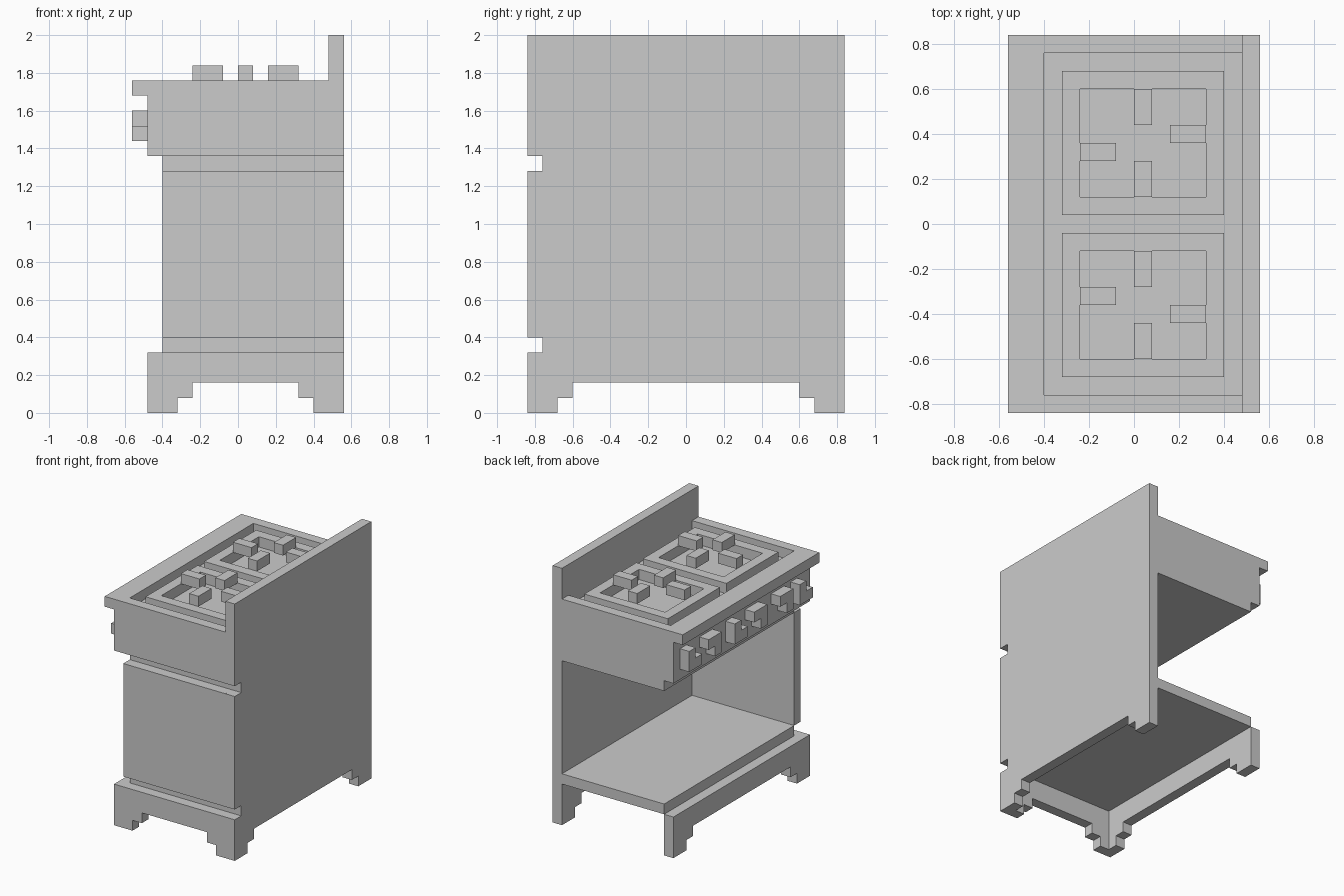
import bpy

if "Cube" in bpy.data.objects:
    bpy.data.objects.remove(bpy.data.objects["Cube"])

U = 0.08  # grid step of the blocky style


def make(name, verts, faces):
    mesh = bpy.data.meshes.new(name)
    mesh.from_pydata(verts, [], faces)
    obj = bpy.data.objects.new(name, mesh)
    bpy.context.collection.objects.link(obj)
    return obj


def prism(name, pts, axis, a, b):
    """Extrude a profile: (x, z) along y, or (y, z) along x."""
    def place(p, d):
        return (p[0], d, p[1]) if axis == 'y' else (d, p[0], p[1])
    n = len(pts)
    verts = [place(p, a) for p in pts] + [place(p, b) for p in pts]
    faces = [list(range(n))[::-1], list(range(n, 2 * n))]
    faces += [[i, (i + 1) % n, n + (i + 1) % n, n + i] for i in range(n)]
    if axis == 'y':
        faces = [f[::-1] for f in faces]
    return make(name, verts, faces)


def box(name, x, y, z):
    return prism(name, [(y[0], z[0]), (y[1], z[0]), (y[1], z[1]), (y[0], z[1])], 'x', *x)


def arch(l0, l1, l2, r2, r1, r0):
    """Stepped underside between two feet, from left to right."""
    return [(l0, 0), (l1, 0), (l1, U), (l2, U), (l2, 2 * U),
            (r2, 2 * U), (r2, U), (r1, U), (r1, 0), (r0, 0)]


feet_y = arch(-0.84, -0.68, -0.6, 0.6, 0.68, 0.84)

# Back panel with two notches on the -y edge
prism("back_panel", feet_y + [(0.84, 2), (-0.84, 2), (-0.84, 1.36), (-0.76, 1.36),
      (-0.76, 1.28), (-0.84, 1.28), (-0.84, 0.4), (-0.76, 0.4), (-0.76, 0.32),
      (-0.84, 0.32)], 'x', 0.48, 0.56)

# Base skirts with feet
prism("door_side_skirt", feet_y + [(0.84, 0.32), (-0.84, 0.32)], 'x', -0.48, -0.4)
prism("end_skirt", arch(-0.4, -0.32, -0.24, 0.32, 0.4, 0.48)
      + [(0.48, 0.32), (-0.4, 0.32)], 'y', -0.84, -0.76)

# Oven shell, open on two sides
box("oven_floor", (-0.4, 0.48), (-0.76, 0.84), (0.32, 0.4))
box("oven_side", (-0.4, 0.48), (-0.84, -0.76), (0.4, 1.28))
box("oven_roof", (-0.4, 0.48), (-0.76, 0.84), (1.28, 1.36))

# Cooktop body and raised rim
box("cooktop_body", (-0.48, 0.48), (-0.84, 0.84), (1.36, 1.68))
box("cooktop_front_rim", (-0.56, -0.4), (-0.84, 0.84), (1.68, 1.76))
for s, y in (("left", (0.76, 0.84)), ("right", (-0.84, -0.76))):
    box("cooktop_rim_" + s, (-0.4, 0.48), y, (1.68, 1.76))

# Two grates: square ring plus four offset prongs
for side, c in (("left", 0.36), ("right", -0.36)):
    for i, (x, y) in enumerate([((-0.32, -0.24), (-0.32, 0.32)), ((0.32, 0.4), (-0.32, 0.32)),
                                ((-0.24, 0.32), (-0.32, -0.24)), ((-0.24, 0.32), (0.24, 0.32))]):
        box(f"grate_ring_{side}_{i}", x, (c + y[0], c + y[1]), (1.68, 1.76))
    m = 1 if side == "left" else -1  # prong layout is mirrored across y = 0
    for i, (x, y) in enumerate([((-0.24, -0.08), (-0.08, 0)), ((0.16, 0.32), (0, 0.08)),
                                ((0, 0.08), (-0.24, -0.08)), ((0, 0.08), (0.08, 0.24))]):
        ys = sorted((c + m * y[0], c + m * y[1]))
        box(f"grate_prong_{side}_{i}", x, ys, (1.76, 1.84))

# L-shaped knobs in two orientations
for i, (y, tall) in enumerate([(0.76, 1), (0.52, 0), (0.2, 1), (-0.04, 0), (-0.36, 0), (-0.6, 1)]):
    a, m, b = y, y - U, y - 2 * U
    if tall:
        pts = [(b, 1.44), (a, 1.44), (a, 1.6), (m, 1.6), (m, 1.52), (b, 1.52)]
    else:
        pts = [(b, 1.44), (m, 1.44), (m, 1.52), (a, 1.52), (a, 1.6), (b, 1.6)]
    prism(f"knob_{i}", pts, 'x', -0.56, -0.48)
